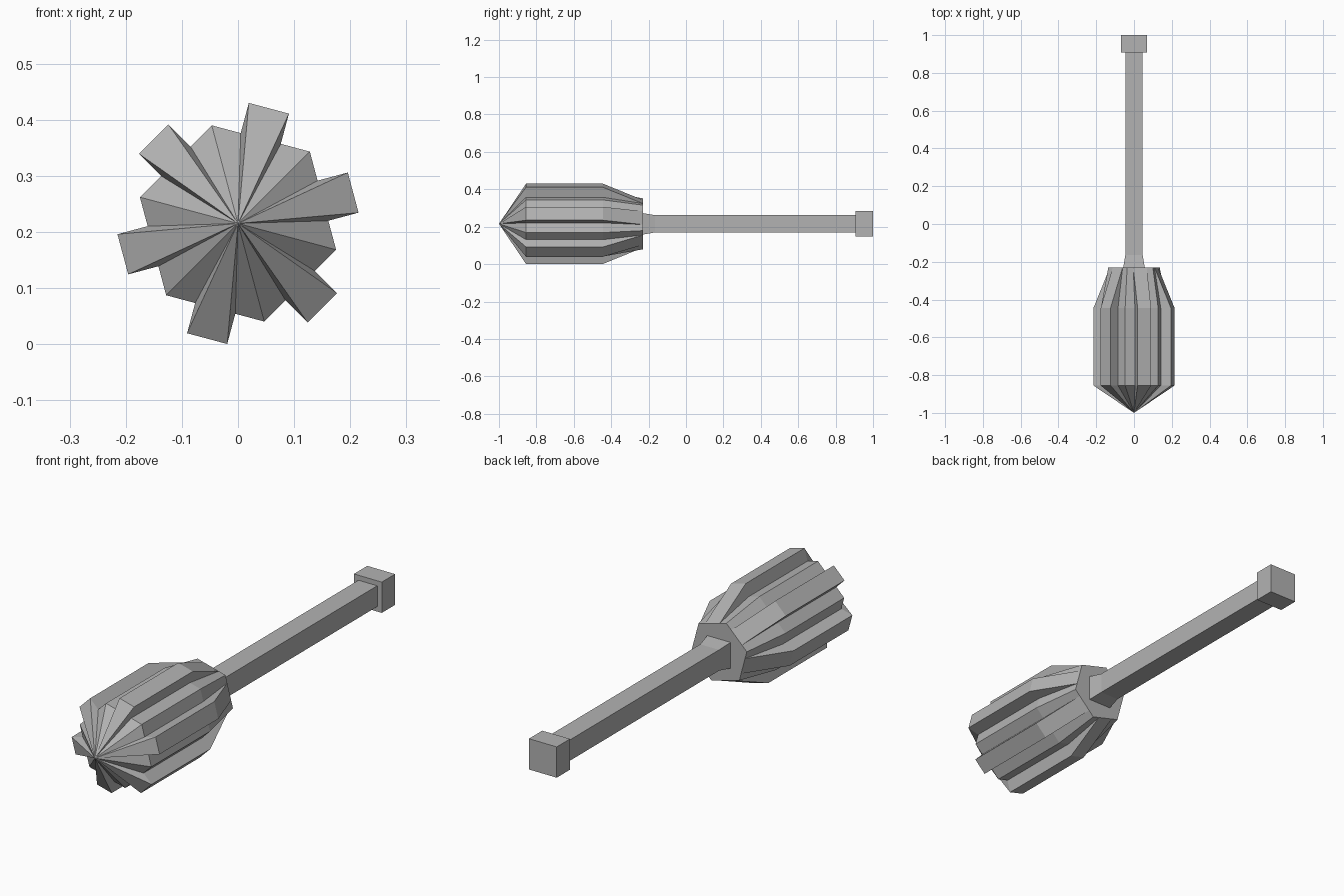
import bpy, bmesh
from math import cos, sin, radians
from mathutils import Vector

if "Cube" in bpy.data.objects:
    bpy.data.objects.remove(bpy.data.objects["Cube"])

ZC = 0.2155  # height of the long axis

# Dark grey metal
metal = bpy.data.materials.new("dark_metal")
metal.diffuse_color = (0.45, 0.45, 0.45, 1)
metal.use_nodes = True
metal.node_tree.nodes["Principled BSDF"].inputs["Base Color"].default_value = metal.diffuse_color


def make_lofted(name, rings, tip=None):
    """Skin a list of equal-length rings of points; optional pointed start."""
    bm = bmesh.new()
    loops = [[bm.verts.new(p) for p in ring] for ring in rings]
    n = len(loops[0])
    for a, b in zip(loops, loops[1:]):
        for i in range(n):
            j = (i + 1) % n
            bm.faces.new((a[i], a[j], b[j], b[i]))
    if tip:
        t = bm.verts.new(tip)
        for i in range(n):
            bm.faces.new((t, loops[0][(i + 1) % n], loops[0][i]))
    else:
        bm.faces.new(loops[0])
    bm.faces.new(loops[-1])
    bmesh.ops.remove_doubles(bm, verts=bm.verts, dist=0.0005)
    bmesh.ops.recalc_face_normals(bm, faces=bm.faces)
    mesh = bpy.data.meshes.new(name)
    bm.to_mesh(mesh)
    bm.free()
    mesh.materials.append(metal)
    ob = bpy.data.objects.new(name, mesh)
    bpy.context.collection.objects.link(ob)
    return ob


def flanged_hexagon(y, corner_r, flange_h, half_w=0.037):
    """Hexagon section with a straight rib standing on each side."""
    apothem = corner_r * cos(radians(30))
    pts = []
    for k in range(6):
        a = radians(15 + 60 * k)
        out = Vector((cos(a), 0, sin(a)))
        side = Vector((-sin(a), 0, cos(a)))
        c = radians(-15 + 60 * k)
        local = [Vector((cos(c), 0, sin(c))) * corner_r,
                 out * apothem - side * half_w,
                 out * flange_h - side * half_w,
                 out * flange_h + side * half_w,
                 out * apothem + side * half_w]
        pts += [p + Vector((0, y, ZC)) for p in local]
    return pts


def square(y, h):
    return [(sx * h, y, ZC + sz * h) for sx, sz in ((-1, -1), (1, -1), (1, 1), (-1, 1))]


# Ribbed head: pointed front, straight ribs, tapering into a plain hexagon
BACK_R = 0.141
make_lofted("mace_head",
            [flanged_hexagon(-0.855, 0.181, 0.2125),
             flanged_hexagon(-0.445, 0.181, 0.2125),
             flanged_hexagon(-0.23, BACK_R, BACK_R * cos(radians(30)))],
            tip=(0, -1, ZC))

# Square handle with a flared collar against the head
make_lofted("handle", [square(-0.235, 0.058), square(-0.165, 0.046), square(0.91, 0.046)])

# Block pommel
make_lofted("pommel", [square(0.907, 0.068), square(1.0, 0.068)])
